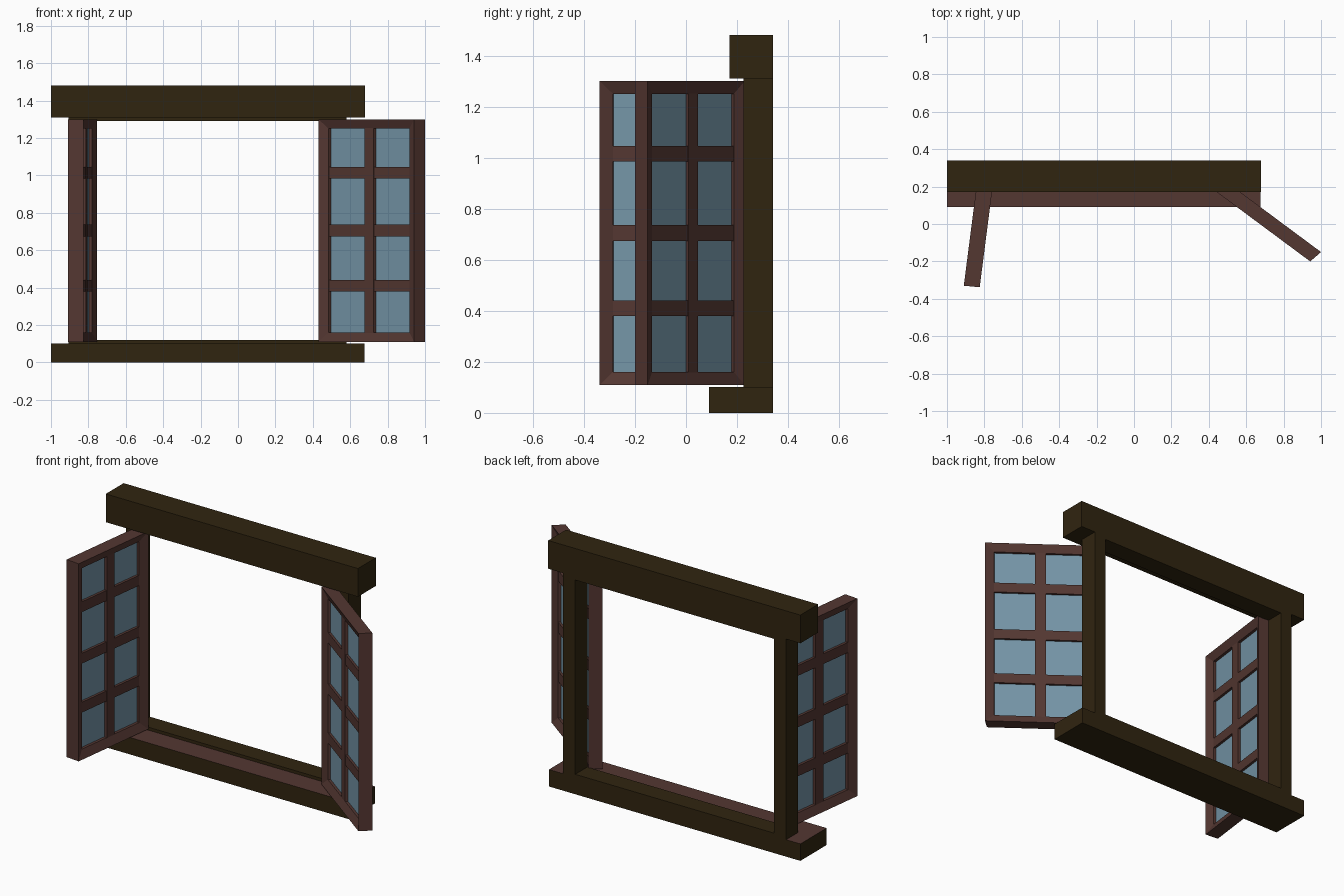
import bpy, bmesh
from mathutils import Matrix, Vector

if "Cube" in bpy.data.objects:
    bpy.data.objects.remove(bpy.data.objects["Cube"], do_unlink=True)


def material(name, rgb):
    m = bpy.data.materials.new(name)
    m.use_nodes = True
    colour = (*rgb, 1)
    m.diffuse_color = colour
    bsdf = m.node_tree.nodes["Principled BSDF"]
    bsdf.inputs["Base Color"].default_value = colour
    bsdf.inputs["Roughness"].default_value = 0.9
    return m


dark_wood = material("dark wood", (0.030, 0.018, 0.005))
red_wood = material("red brown wood", (0.088, 0.038, 0.031))
glass = material("blue glass", (0.175, 0.30, 0.385))


def finish(name, bm, *mats):
    bmesh.ops.recalc_face_normals(bm, faces=bm.faces)
    mesh = bpy.data.meshes.new(name)
    bm.to_mesh(mesh)
    bm.free()
    for m in mats:
        mesh.materials.append(m)
    ob = bpy.data.objects.new(name, mesh)
    bpy.context.collection.objects.link(ob)
    return ob


def box(name, lo, hi, mat, place=Matrix()):
    lo, hi = Vector(lo), Vector(hi)
    bm = bmesh.new()
    bmesh.ops.create_cube(bm, size=1)
    fit = Matrix.Translation((lo + hi) / 2) @ Matrix.Diagonal((*(hi - lo), 1))
    bm.transform(place @ fit)
    return finish(name, bm, mat)


# Lintel and sill; the sill has a lighter top board
box("lintel", (-1, 0.17, 1.31), (0.68, 0.34, 1.48), dark_wood)
sill = box("sill", (-1, 0.09, 0), (0.675, 0.34, 0.102), dark_wood)
sill.data.materials.append(red_wood)
for face in sill.data.polygons:
    if face.normal.z > 0.9:
        face.material_index = 1

# Fixed window frame
for name, x in (("left_post", 0.50), ("right_post", -0.905)):
    box(name, (x, 0.225, 0.10), (x + 0.08, 0.34, 1.31), dark_wood)
box("frame_head", (-0.83, 0.225, 1.29), (0.51, 0.34, 1.32), dark_wood)
box("frame_foot", (-0.83, 0.225, 0.09), (0.51, 0.34, 0.12), dark_wood)

BOTTOM, TOP, RIM = 0.11, 1.30, 0.05


def shutter(side, origin, along, across):
    """Glazed leaf: local x runs along it, local y through its thickness."""
    place = Matrix.Translation((*origin, 0)) @ Matrix((
        (along[0], across[0], 0, 0),
        (along[1], across[1], 0, 0),
        (0, 0, 1, 0),
        (0, 0, 0, 1)))
    length = Vector(along).length
    rim = RIM / length

    # Mitred frame sloping in towards the glass on both faces
    bm = bmesh.new()
    loops = []
    for inset, depth in ((0, 0), (1, 0.25), (1, 0.75), (0, 1)):
        u0, u1 = inset * rim, 1 - inset * rim
        z0, z1 = BOTTOM + inset * RIM, TOP - inset * RIM
        loops.append([bm.verts.new(place @ Vector((u, depth, z)))
                      for u, z in ((u0, z0), (u1, z0), (u1, z1), (u0, z1))])
    for k, a in enumerate(loops):
        b = loops[(k + 1) % len(loops)]
        for i in range(4):
            j = (i + 1) % 4
            bm.faces.new((a[i], a[j], b[j], b[i]))
    finish(side + "_shutter_frame", bm, red_wood)

    # Glass and glazing bars
    box(side + "_glass", (rim * 0.9, 0.45, BOTTOM + RIM * 0.9),
        (1 - rim * 0.9, 0.55, TOP - RIM * 0.9), glass, place)
    half = 0.031
    box(side + "_upright_bar", (0.5 - half / length, 0.24, BOTTOM + RIM * 0.9),
        (0.5 + half / length, 0.76, TOP - RIM * 0.9), red_wood, place)
    for i, z in enumerate((0.41, 0.705, 1.015)):
        box(f"{side}_cross_bar_{i + 1}", (rim * 0.9, 0.27, z - half),
            (1 - rim * 0.9, 0.73, z + half), red_wood, place)


# The two leaves stand open at different angles
shutter("left", (0.43, 0.18), (0.512, -0.38), (0.058, 0.05))
shutter("right", (-0.91, -0.33), (0.072, 0.56), (0.085, -0.008))
